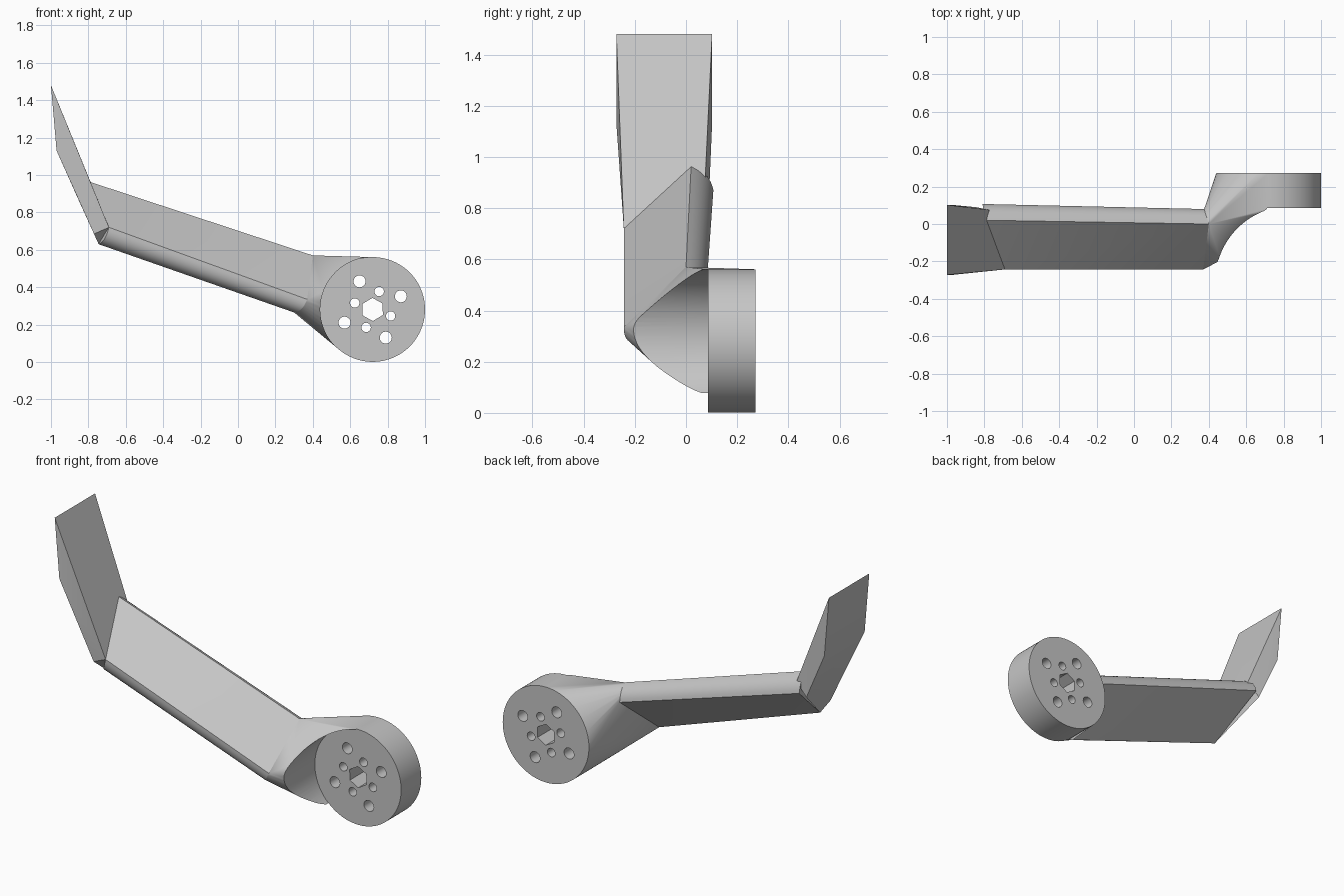
import bpy
import bmesh
from math import cos, sin, radians, tau
from mathutils import Vector

if "Cube" in bpy.data.objects:
    bpy.data.objects.remove(bpy.data.objects["Cube"])

grey = bpy.data.materials.new("light_grey")
grey.use_nodes = True
colour = (0.56, 0.56, 0.56, 1)
grey.diffuse_color = colour
grey.node_tree.nodes["Principled BSDF"].inputs["Base Color"].default_value = colour

HUB = Vector((0.72, 0, 0.281))
HUB_R, HUB_FRONT, HUB_BACK = 0.28, 0.085, 0.272


def hull(name, points):
    """Convex solid around the given points."""
    bm = bmesh.new()
    for p in points:
        bm.verts.new(p)
    res = bmesh.ops.convex_hull(bm, input=bm.verts[:])
    loose = {g for g in res["geom_interior"] + res["geom_unused"]
             if isinstance(g, bmesh.types.BMVert)}
    bmesh.ops.delete(bm, geom=list(loose), context='VERTS')
    bmesh.ops.dissolve_limit(bm, angle_limit=radians(0.2),
                             verts=bm.verts[:], edges=bm.edges[:])
    bmesh.ops.recalc_face_normals(bm, faces=bm.faces[:])
    mesh = bpy.data.meshes.new(name)
    bm.to_mesh(mesh)
    bm.free()
    mesh.materials.append(grey)
    obj = bpy.data.objects.new(name, mesh)
    bpy.context.collection.objects.link(obj)
    return obj


def ring(centre, radius, y, sides, turn=0):
    return [(centre.x + radius * cos(turn + tau * i / sides), y,
             centre.z + radius * sin(turn + tau * i / sides)) for i in range(sides)]


def drum(centre, radius, y0, y1, sides, turn=0):
    """Points of a prism along y."""
    return ring(centre, radius, y0, sides, turn) + ring(centre, radius, y1, sides, turn)


def rounded(a, b, out, steps=8):
    """Rounded edge from a to b, bulging towards out."""
    a, b = Vector(a), Vector(b)
    c = (a + b) / 2 + Vector(out)
    ts = [i / steps for i in range(steps + 1)]
    return [a * (1 - t) ** 2 + c * 2 * t * (1 - t) + b * t * t for t in ts]


def cut(target, cutter):
    mod = target.modifiers.new("cut", 'BOOLEAN')
    mod.operation = 'DIFFERENCE'
    mod.solver = 'EXACT'
    mod.object = cutter
    bpy.context.view_layer.objects.active = target
    bpy.ops.object.modifier_apply(modifier=mod.name)
    bpy.data.objects.remove(cutter)


# Tilted arm: a plate with rounded upper and lower edges
UP, DOWN = (-0.01, 0.03, 0.025), (0.01, -0.035, -0.03)
outer_end = (rounded((-0.788, 0.02, 0.962), (-0.81, 0.107, 0.87), UP)
             + rounded((-0.69, -0.243, 0.72), (-0.745, -0.18, 0.63), DOWN))
inner_end = (rounded((0.4, 0.0, 0.57), (0.375, 0.08, 0.49), UP)
             + rounded((0.37, -0.243, 0.335), (0.30, -0.18, 0.265), DOWN))
arm = hull("arm", outer_end + inner_end)

# Upturned blade with a knife edge at the top
blade = hull("blade", [
    (-1, -0.272, 1.48), (-1, 0.102, 1.48), (-0.97, -0.272, 1.13), (-0.97, 0.102, 1.13),
    (-0.69, -0.243, 0.72), (-0.788, 0.02, 0.962), (-0.77, 0.075, 0.916),
    (-0.845, 0.09, 0.85), (-0.77, -0.24, 0.685), (-0.745, -0.18, 0.63)])

# Hub disc blended into the arm end, cleared in front by a cylinder
hub = hull("hub", inner_end + drum(HUB, HUB_R, HUB_FRONT, HUB_BACK, 96))
cut(hub, hull("clearance_cutter", drum(HUB, HUB_R + 0.0006, -1, HUB_FRONT + 0.0004, 96)))

# Hexagonal shaft hole and two circles of screw holes
cut(hub, hull("shaft_cutter", drum(HUB, 0.062, -1, 1, 6, radians(31))))
for spread, radius, angle in ((0.166, 0.032, 25), (0.102, 0.025, 70)):
    for k in range(4):
        a = radians(angle + 90 * k)
        centre = HUB + Vector((cos(a), 0, sin(a))) * spread
        cut(hub, hull("screw_cutter", drum(centre, radius, -1, 1, 24)))

# Smooth shading with sharp edges kept
bpy.ops.object.select_all(action='DESELECT')
for obj in (arm, blade, hub):
    obj.select_set(True)
bpy.context.view_layer.objects.active = hub
bpy.ops.object.shade_smooth_by_angle(angle=radians(25))
